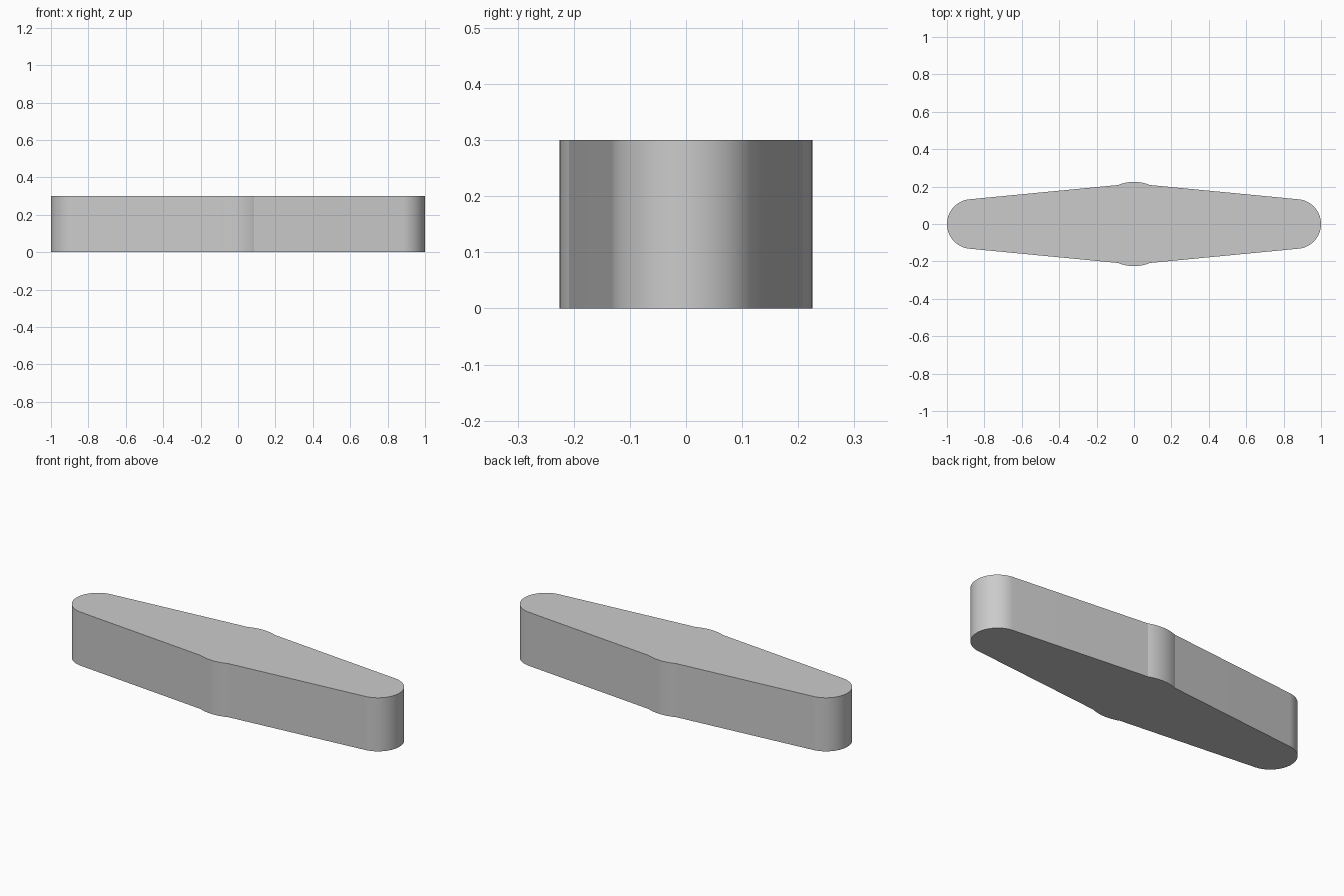
import bpy
import bmesh
from math import asin, atan2, cos, pi, radians, sin

cube = bpy.data.objects.get("Cube")
if cube:
    bpy.data.objects.remove(cube, do_unlink=True)

HEIGHT = 0.30
HUB_R = 0.225      # shallow bulge at the middle
HUB_X = 0.085      # half width of the bulge
TIP_R = 0.1326     # rounded ends
TIP_X = 1 - TIP_R
TAPER = radians(5.46)


def arc(cx, radius, start, end, steps):
    """Points along an arc centred on the x axis."""
    angles = [start + (end - start) * i / steps for i in range(steps + 1)]
    return [(cx + radius * cos(a), radius * sin(a)) for a in angles]


# Half outline: right rounded tip, then the back bulge; the rest is its half turn
spread = asin(HUB_X / HUB_R)
half = arc(TIP_X, TIP_R, -pi / 2 + TAPER, pi / 2 - TAPER, 64)
half += arc(0, HUB_R, pi / 2 - spread, pi / 2 + spread, 24)
outline = half + [(-x, -y) for x, y in half]

# Extrude the outline into a solid bar
bm = bmesh.new()
base = bm.faces.new([bm.verts.new((x, y, 0)) for x, y in outline])
top = bmesh.ops.extrude_face_region(bm, geom=[base], use_keep_orig=True)
moved = [v for v in top["geom"] if isinstance(v, bmesh.types.BMVert)]
bmesh.ops.translate(bm, verts=moved, vec=(0, 0, HEIGHT))
bmesh.ops.recalc_face_normals(bm, faces=bm.faces)
mesh = bpy.data.meshes.new("tapered_bar")
bm.to_mesh(mesh)
bm.free()

bar = bpy.data.objects.new("tapered_bar", mesh)
bpy.context.collection.objects.link(bar)

# Plain grey material
grey = bpy.data.materials.new("light_grey")
grey.use_nodes = True
colour = (0.6, 0.6, 0.6, 1)
grey.diffuse_color = colour
grey.node_tree.nodes["Principled BSDF"].inputs["Base Color"].default_value = colour
mesh.materials.append(grey)

# Smooth curved walls, crisp rims and bulge corners
bpy.ops.object.select_all(action="DESELECT")
bar.select_set(True)
bpy.context.view_layer.objects.active = bar
bpy.ops.object.shade_smooth_by_angle(angle=radians(10))
